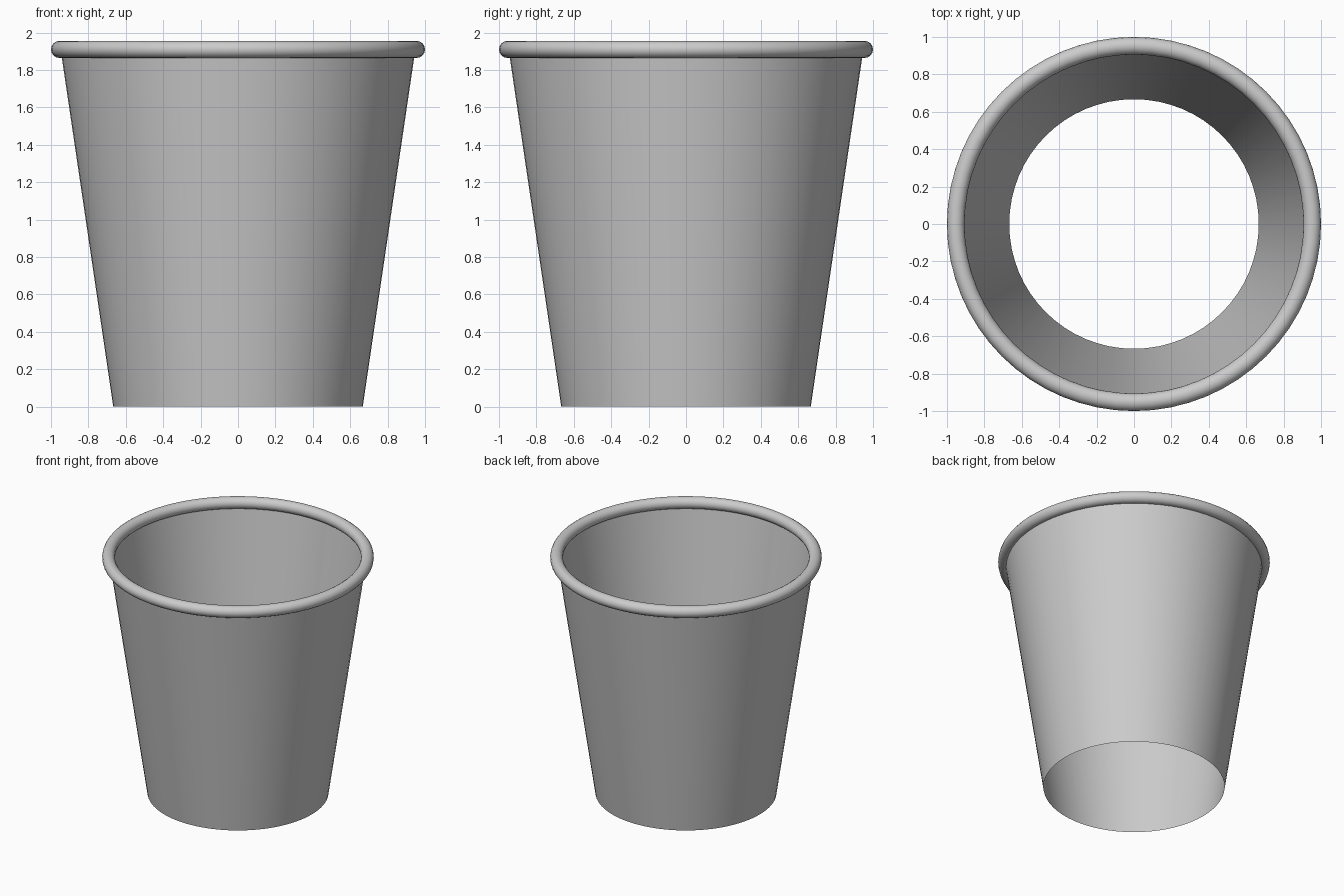
import bpy, bmesh, math

if "Cube" in bpy.data.objects:
    bpy.data.objects.remove(bpy.data.objects["Cube"])

SEGMENTS = 64


def lathe(name, profile, closed=False):
    """Revolve an (r, z) profile around the z axis as a single surface."""
    bm = bmesh.new()
    rings = []
    for r, z in profile:
        rings.append([bm.verts.new((r * math.cos(2 * math.pi * i / SEGMENTS),
                                    r * math.sin(2 * math.pi * i / SEGMENTS), z))
                      for i in range(SEGMENTS)])
    pairs = list(zip(rings, rings[1:]))
    if closed:
        pairs.append((rings[-1], rings[0]))
    for low, high in pairs:
        for i in range(SEGMENTS):
            j = (i + 1) % SEGMENTS
            bm.faces.new((low[i], low[j], high[j], high[i])).smooth = True
    mesh = bpy.data.meshes.new(name)
    bm.to_mesh(mesh)
    bm.free()
    obj = bpy.data.objects.new(name, mesh)
    bpy.context.collection.objects.link(obj)
    return obj


# Tapered thin wall, open at both ends, ending inside the rolled rim
lathe("cup_wall", [(0.667, 0.0), (0.947, 1.9)])

# Rolled rim: round cross-section around the mouth
rim_section = [(0.953 + 0.047 * math.cos(a), 1.91 + 0.046 * math.sin(a))
               for a in (2 * math.pi * k / 16 for k in range(16))]
lathe("rolled_rim", rim_section, closed=True)
